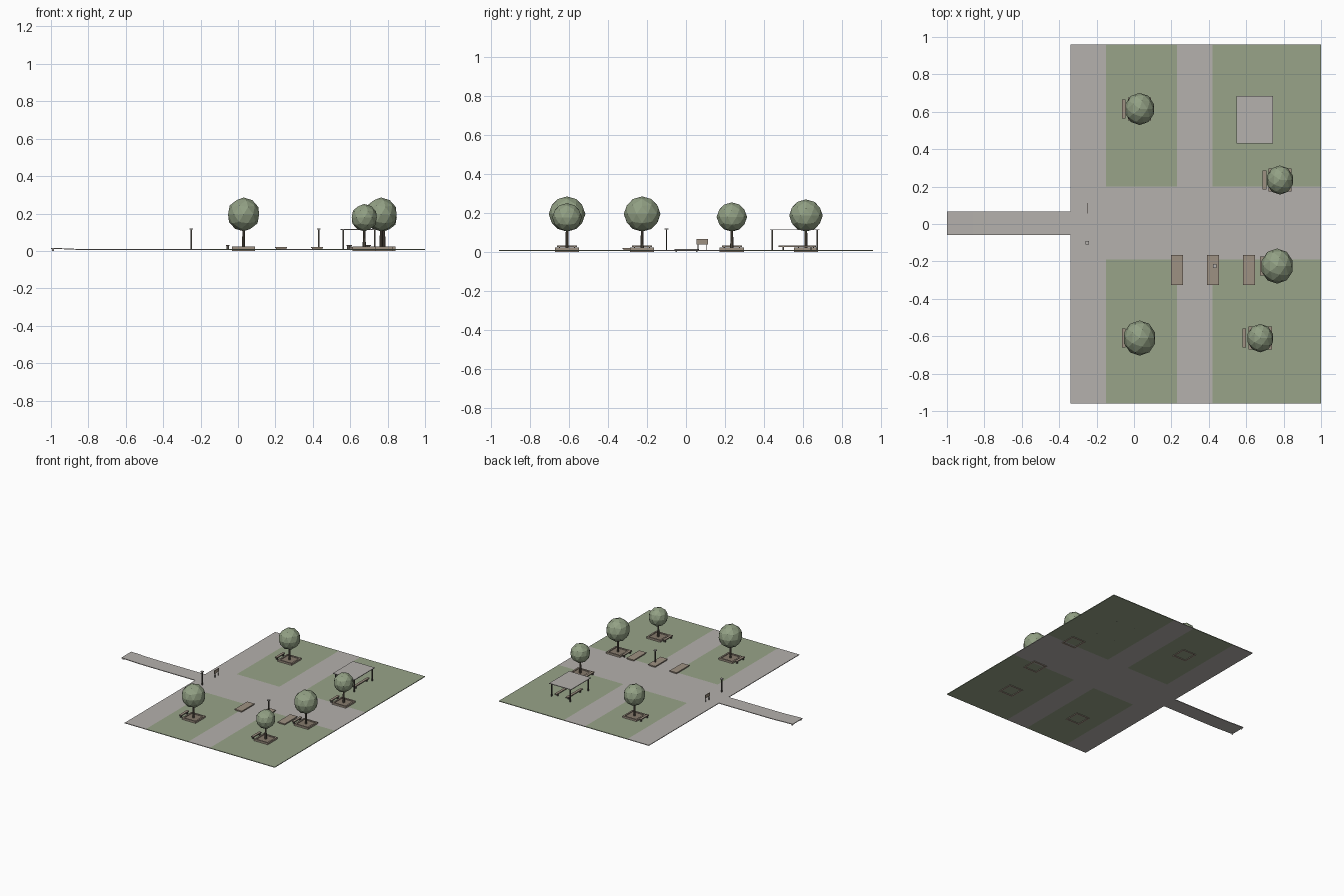
import bpy, bmesh, math
from mathutils import Matrix, Vector

if "Cube" in bpy.data.objects:
    bpy.data.objects.remove(bpy.data.objects["Cube"])


def material(name, r, g, b):
    m = bpy.data.materials.new(name)
    m.diffuse_color = [((c / 255 + 0.055) / 1.055) ** 2.4 for c in (r, g, b)] + [1]
    m.use_nodes = True
    m.node_tree.nodes["Principled BSDF"].inputs["Base Color"].default_value = m.diffuse_color
    return m


PAVING = material("paving grey", 181, 177, 173)
LAWN = material("lawn green", 152, 164, 137)
LEAF = material("leaf green", 146, 160, 132)
WOOD = material("wood brown", 158, 145, 130)
SOIL = material("soil brown", 134, 122, 108)
DARK = material("dark metal", 80, 76, 70)
BARK = material("bark", 98, 90, 78)
GROUND = 0.01


def finish(name, bm, mats):
    me = bpy.data.meshes.new(name)
    bmesh.ops.recalc_face_normals(bm, faces=bm.faces)
    bm.to_mesh(me)
    bm.free()
    for m in mats:
        me.materials.append(m)
    ob = bpy.data.objects.new(name, me)
    bpy.context.collection.objects.link(ob)
    return ob


def add_box(bm, x0, x1, y0, y1, z0, z1, slot=0):
    mat = Matrix.Translation(((x0 + x1) / 2, (y0 + y1) / 2, (z0 + z1) / 2)) \
        @ Matrix.Diagonal((x1 - x0, y1 - y0, z1 - z0, 1))
    r = bmesh.ops.create_cube(bm, size=1, matrix=mat)
    for f in {f for v in r["verts"] for f in v.link_faces}:
        f.material_index = slot


def boxes(name, parts, mats):
    bm = bmesh.new()
    for p in parts:
        add_box(bm, *p)
    return finish(name, bm, mats)


def ground():
    # thin slab cut into path strips and lawn panels
    xs, ys = (-0.34, -0.15, 0.23, 0.42, 1.0), (-0.96, -0.19, 0.2, 0.96)
    bm = bmesh.new()
    grid = [[bm.verts.new((x, y, 0.005)) for y in ys] for x in xs]
    for i in range(4):
        for j in range(3):
            f = bm.faces.new((grid[i][j], grid[i + 1][j], grid[i + 1][j + 1], grid[i][j + 1]))
            f.material_index = 1 if i in (1, 3) and j in (0, 2) else 0
    r = bmesh.ops.extrude_face_region(bm, geom=bm.faces[:], use_keep_orig=True)
    for v in r["geom"]:
        if isinstance(v, bmesh.types.BMVert):
            v.co.z = GROUND
    finish("ground", bm, [PAVING, LAWN])


def walkway():
    # narrow deck rising slightly at its far end
    top = [(-1.0, 0.016), (-0.93, 0.014), (-0.86, 0.011), (-0.78, GROUND), (-0.34, GROUND)]
    outline = top + [(x, z - 0.005) for x, z in reversed(top)]
    bm = bmesh.new()
    f = bm.faces.new([bm.verts.new((x, -0.06, z)) for x, z in outline])
    r = bmesh.ops.extrude_face_region(bm, geom=[f], use_keep_orig=True)
    for v in r["geom"]:
        if isinstance(v, bmesh.types.BMVert):
            v.co.y = 0.066
    finish("walkway", bm, [PAVING])
    boxes("walkway_feet", [(-0.995, -0.985, y, y + 0.01, 0, 0.012) for y in (-0.055, 0.05)], [PAVING])


def tree(x, y, radius):
    # faceted crown on a tapered trunk
    bm = bmesh.new()
    mat = Matrix.Translation((x, y, 0.105 + radius * 0.96)) \
        @ Matrix.Diagonal((radius * 0.93, radius, radius * 0.96, 1))
    bmesh.ops.create_icosphere(bm, subdivisions=2, radius=1, matrix=mat)
    finish("tree_crown", bm, [LEAF])
    bm = bmesh.new()
    bmesh.ops.create_cone(bm, cap_ends=True, segments=8, radius1=0.009, radius2=0.006,
                          depth=0.115, matrix=Matrix.Translation((x, y, 0.0675)))
    finish("tree_trunk", bm, [BARK])


def planter(x, y):
    # square frame around a bed of soil
    o, i, z = 0.062, 0.05, 0.024
    boxes("planter", [(x - o, x + o, y - o, y - i, 0, z), (x - o, x + o, y + i, y + o, 0, z),
                      (x - o, x - i, y - i, y + i, 0, z), (x + i, x + o, y - i, y + i, 0, z),
                      (x - i, x + i, y - i, y + i, 0.006, 0.018, 1)], [WOOD, SOIL])


def bench(x, y, length=0.103):
    # plank seat on two dark legs
    h = length / 2
    parts = [(x - 0.01, x + 0.01, y - h, y + h, 0.027, 0.033)]
    for s in (-1, 1):
        c = y + s * h * 0.75
        parts.append((x - 0.007, x + 0.007, c - 0.003, c + 0.003, GROUND, 0.027, 1))
    boxes("bench", parts, [WOOD, DARK])


def lamp(x, y):
    boxes("lamp", [(x - 0.003, x + 0.003, y - 0.003, y + 0.003, GROUND, 0.115),
                   (x - 0.01, x + 0.01, y - 0.01, y + 0.01, 0.115, 0.121, 1)], [DARK, PAVING])


ground()
walkway()

# trees with planters and benches: x, y, crown radius, bench x
for x, y, r, bx in ((0.03, 0.615, 0.086, -0.055), (0.78, 0.235, 0.078, 0.698),
                    (0.765, -0.225, 0.094, 0.685), (0.03, -0.61, 0.094, -0.055),
                    (0.675, -0.61, 0.076, 0.59)):
    tree(x, y, r)
    planter(x, y)
    bench(bx, y)

# low wooden platforms
for x in (0.23, 0.423, 0.614):
    boxes("platform", [(x - 0.028, x + 0.028, -0.32, -0.17, GROUND, 0.017, 1),
                       (x - 0.032, x + 0.032, -0.325, -0.165, 0.017, 0.022)], [WOOD, SOIL])

# open shelter: flat roof, four posts, table and seats
boxes("shelter_roof", [(0.548, 0.743, 0.43, 0.685, 0.112, 0.117)], [PAVING])
boxes("shelter_posts", [(x - 0.004, x + 0.004, y - 0.004, y + 0.004, 0.005, 0.112)
                        for x in (0.562, 0.73) for y in (0.442, 0.673)], [DARK])
for x in (0.60, 0.70):
    bench(x, 0.57, 0.19)

lamp(-0.25, -0.1)
lamp(0.432, -0.225)

# notice board facing the path
boxes("notice_board", [(-0.252, -0.248, 0.055, 0.113, 0.04, 0.067),
                       (-0.252, -0.248, 0.06, 0.064, GROUND, 0.04, 1),
                       (-0.252, -0.248, 0.104, 0.108, GROUND, 0.04, 1)], [WOOD, DARK])
